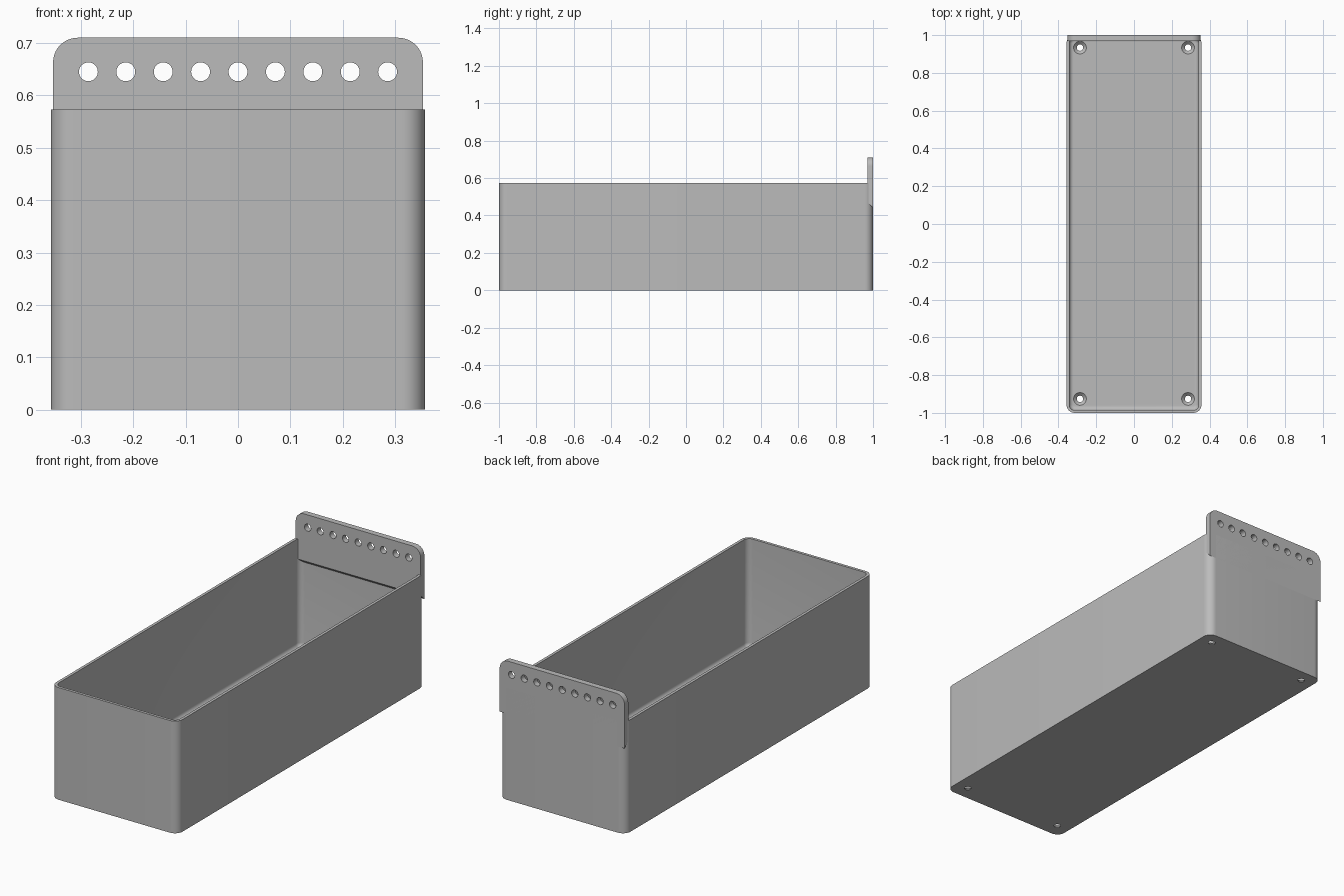
import bpy, bmesh
from math import cos, sin, pi, radians
from mathutils import Matrix

if "Cube" in bpy.data.objects:
    bpy.data.objects.remove(bpy.data.objects["Cube"])

W, L, H = 0.357, 1.0, 0.573      # half width, half length, height
R, WALL, FLOOR, FILLET = 0.043, 0.0145, 0.02, 0.022

grey = bpy.data.materials.new("plain grey")
grey.use_nodes = True
grey.diffuse_color = (0.5, 0.5, 0.5, 1)
grey.node_tree.nodes["Principled BSDF"].inputs["Base Color"].default_value = (0.5, 0.5, 0.5, 1)


def make_object(name, bm):
    bmesh.ops.recalc_face_normals(bm, faces=bm.faces)
    mesh = bpy.data.meshes.new(name)
    bm.to_mesh(mesh)
    bm.free()
    mesh.materials.append(grey)
    ob = bpy.data.objects.new(name, mesh)
    bpy.context.collection.objects.link(ob)
    return ob


def arc(cx, cy, r, start, steps=10):
    return [(cx + r * cos(start + pi / 2 * i / steps),
             cy + r * sin(start + pi / 2 * i / steps)) for i in range(steps + 1)]


def rounded_ring(bm, inset, z):
    """Rounded rectangle, pulled in from the outer wall."""
    r = max(R - inset, 0.008)
    w, l = W - inset - r, L - inset - r
    pts = []
    for k, (sx, sy) in enumerate([(1, 1), (-1, 1), (-1, -1), (1, -1)]):
        pts += arc(sx * w, sy * l, r, k * pi / 2)
    return [bm.verts.new((x, y, z)) for x, y in pts]


def add_cone(bm, r1, r2, depth, matrix):
    bmesh.ops.create_cone(bm, cap_ends=True, segments=32, radius1=r1,
                          radius2=r2, depth=depth, matrix=matrix)


def cut(ob, bm):
    """Subtract the cutter, then discard it."""
    cutter = make_object("hole_cutter", bm)
    cutter.hide_render = True
    mod = ob.modifiers.new("holes", 'BOOLEAN')
    mod.operation, mod.solver, mod.object = 'DIFFERENCE', 'EXACT', cutter
    bpy.context.view_layer.objects.active = ob
    bpy.ops.object.modifier_apply(modifier=mod.name)
    bpy.data.objects.remove(cutter)


def smooth(ob):
    bpy.ops.object.select_all(action='DESELECT')
    ob.select_set(True)
    bpy.context.view_layer.objects.active = ob
    bpy.ops.object.shade_smooth_by_angle(angle=radians(30))


# Open bin: outer wall, rim, inner wall and filleted floor
bm = bmesh.new()
profile = [(0, 0), (0, H), (WALL, H)]
profile += [(WALL + FILLET * (1 - cos(a)), FLOOR + FILLET * (1 - sin(a)))
            for a in [pi / 2 * i / 6 for i in range(7)]]
rings = [rounded_ring(bm, inset, z) for inset, z in profile]
for a, b in zip(rings, rings[1:]):
    for i in range(len(a)):
        j = (i + 1) % len(a)
        bm.faces.new((a[i], a[j], b[j], b[i]))
bm.faces.new(rings[0])
bm.faces.new(rings[-1])
tray = make_object("bin", bm)

# Countersunk holes in the floor corners
bm = bmesh.new()
for x in (-0.286, 0.286):
    for y in (-0.926, 0.934):
        add_cone(bm, 0.017, 0.017, 0.1, Matrix.Translation((x, y, 0)))
cut(tray, bm)
bm = bmesh.new()
for x in (-0.286, 0.286):
    for y in (-0.926, 0.934):
        add_cone(bm, 0.017, 0.0355, 0.018, Matrix.Translation((x, y, 0.0125)))
cut(tray, bm)
smooth(tray)

# Hanging plate with rounded top corners and a sloped underside
bm = bmesh.new()
PW, TOP, PR = 0.353, 0.71, 0.047
outline = [(-PW, 0.44), (PW, 0.44)]
outline += arc(PW - PR, TOP - PR, PR, 0) + arc(-PW + PR, TOP - PR, PR, pi / 2)
back = [bm.verts.new((x, L, z)) for x, z in outline]
front = [bm.verts.new((x, L - 0.03, max(z, 0.47))) for x, z in outline]
bm.faces.new(back)
bm.faces.new(front)
for i in range(len(back)):
    j = (i + 1) % len(back)
    bm.faces.new((back[i], back[j], front[j], front[i]))
plate = make_object("hanging_plate", bm)

# Row of holes through the plate
bm = bmesh.new()
for i in range(9):
    add_cone(bm, 0.018, 0.018, 0.2,
             Matrix.Translation(((i - 4) * 0.0714, L, 0.645)) @ Matrix.Rotation(pi / 2, 4, 'X'))
cut(plate, bm)
smooth(plate)
